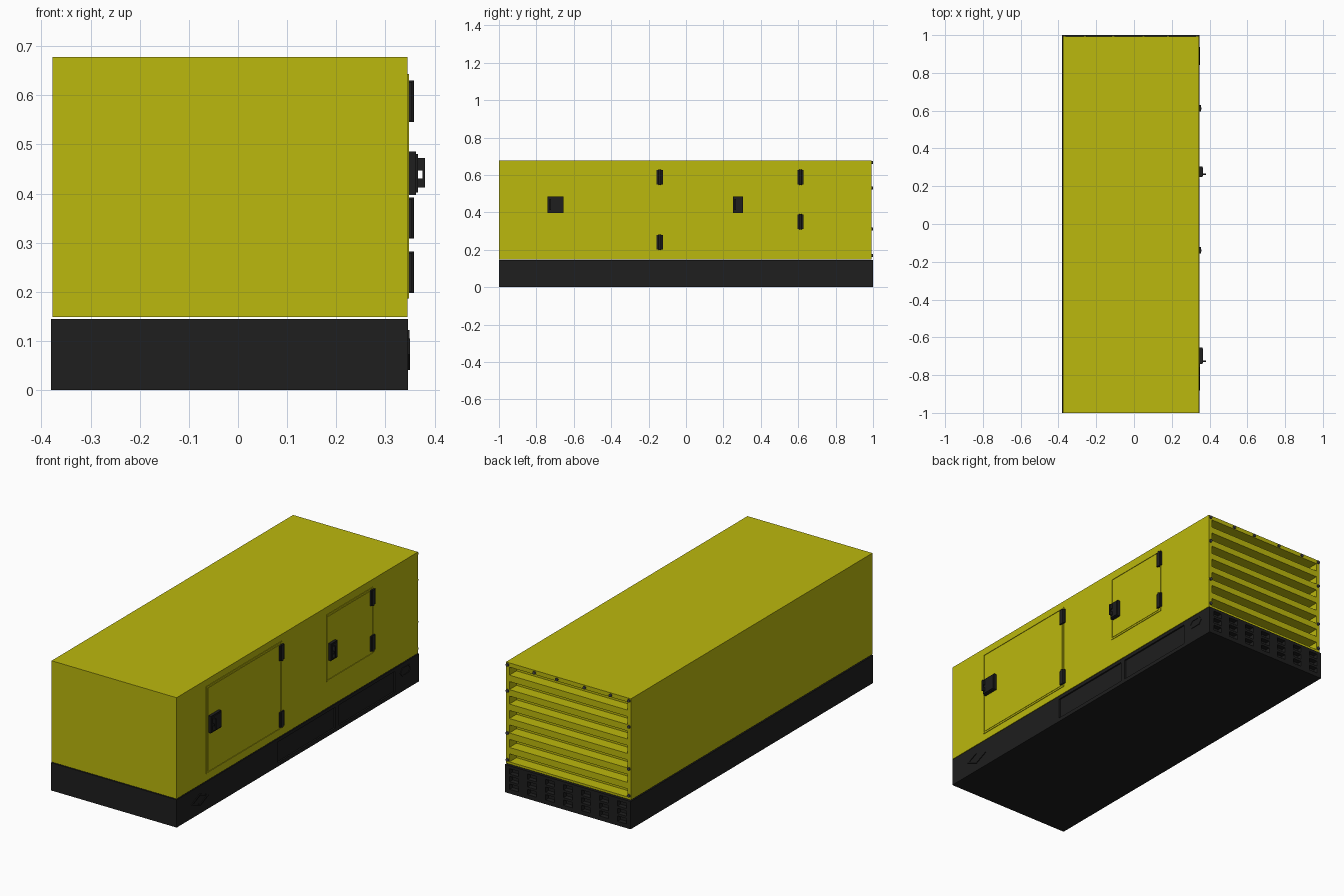
import bpy, bmesh, math
from mathutils import Matrix, Vector

if "Cube" in bpy.data.objects:
    bpy.data.objects.remove(bpy.data.objects["Cube"])


def material(name, color):
    m = bpy.data.materials.new(name)
    m.diffuse_color = (*color, 1)
    m.use_nodes = True
    m.node_tree.nodes["Principled BSDF"].inputs["Base Color"].default_value = m.diffuse_color
    return m


YELLOW = material("yellow_paint", (0.5, 0.48, 0.004))
BLACK = material("black_paint", (0.013, 0.013, 0.013))
GREY = material("bolt_steel", (0.06, 0.06, 0.07))


def finish(name, bm, mat):
    bmesh.ops.recalc_face_normals(bm, faces=bm.faces)
    me = bpy.data.meshes.new(name)
    bm.to_mesh(me)
    bm.free()
    ob = bpy.data.objects.new(name, me)
    bpy.context.collection.objects.link(ob)
    if mat:
        me.materials.append(mat)
    return ob


def add_box(bm, x, y, z):
    """Box from (min, max) pairs."""
    size = Matrix.Diagonal((x[1] - x[0], y[1] - y[0], z[1] - z[0], 1))
    mid = Vector((sum(x) / 2, sum(y) / 2, sum(z) / 2))
    bmesh.ops.create_cube(bm, size=1, matrix=Matrix.Translation(mid) @ size)


def boxes(name, mat, *items):
    bm = bmesh.new()
    for it in items:
        add_box(bm, *it)
    return finish(name, bm, mat)


def add_rod(bm, center, r, length, axis, sides):
    rot = Matrix.Rotation(math.pi / 2, 4, 'X') if axis == 'Y' else Matrix()
    bmesh.ops.create_cone(bm, cap_ends=True, segments=sides, radius1=r, radius2=r,
                          depth=length, matrix=Matrix.Translation(center) @ rot)


def ring(name, outer, inner, x0, x1):
    """Flat closed ring on the right side from two matching (y, z) outlines."""
    bm = bmesh.new()
    loops = [[bm.verts.new((x, y, z)) for y, z in pts]
             for x, pts in ((x0, outer), (x1, outer), (x1, inner), (x0, inner))]
    n = len(outer)
    for k in range(4):
        a, b = loops[k], loops[(k + 1) % 4]
        for i in range(n):
            j = (i + 1) % n
            bm.faces.new((a[i], a[j], b[j], b[i]))
    return finish(name, bm, BLACK)


L, R = -0.377, 0.345          # canopy side walls
B, T = 0.149, 0.678           # canopy bottom and top
BACK = 0.993

# Canopy with a recessed back
boxes("canopy", YELLOW, ((L, R), (-1, 0.935), (B, T)))

# Louvered back grille: frame and slats
post, rail, count = 0.02, 0.022, 7
depth = (0.935, BACK)
boxes("grille_frame", YELLOW,
      ((L, L + post), depth, (B, T)), ((R - post, R), depth, (B, T)),
      ((L + post, R - post), depth, (T - rail, T)),
      ((L + post, R - post), depth, (B, B + 0.012)))
lo, hi = B + 0.012, T - rail
slot = 0.042
slat = (hi - lo - count * slot) / (count - 1)
boxes("grille_slats", YELLOW,
      *[((L + post, R - post), depth,
         (lo + i * (slot + slat) - slat, lo + i * (slot + slat))) for i in range(1, count)])

# Bolts around the grille
bm = bmesh.new()
spots = [(x, 0.666) for x in (-0.367, -0.26, -0.11, 0.05, 0.18, 0.335)]
spots += [(x, z) for x in (-0.367, 0.335) for z in (0.17, 0.31, 0.53)]
for x, z in spots:
    add_rod(bm, (x, 0.9955, z), 0.008, 0.009, 'Y', 8)
finish("grille_bolts", bm, GREY)

# Base skid with side pockets and back vents cut in
base = boxes("base_skid", BLACK, ((-0.38, 0.346), (-1, 1), (0, 0.145)))
cuts = [((0.338, 0.4), (-0.17, 0.31), (0.02, 0.128)),
        ((0.338, 0.4), (0.34, 0.8), (0.02, 0.128))]
for i in range(7):
    x = -0.33 + i * 0.104
    for z in (0.022, 0.062, 0.102):
        cuts.append(((x - 0.025, x + 0.025), (0.975, 1.05), (z, z + 0.028)))
cutter = boxes("base_cutter", None, *cuts)
cutter.hide_render = True
mod = base.modifiers.new("pockets", 'BOOLEAN')
mod.operation, mod.solver, mod.object = 'DIFFERENCE', 'EXACT', cutter
bpy.context.view_layer.objects.active = base
bpy.ops.object.modifier_apply(modifier=mod.name)
bpy.data.objects.remove(cutter)


# Diamond and hexagon trims on the base
def diamond(s):
    return [(-0.81 + s * a, 0.073 + s * b)
            for a, b in ((-0.072, 0), (0, -0.032), (0.072, 0), (0, 0.032))]


def hexagon(s):
    return [(0.89 + s * a, 0.1 + s * b) for a, b in
            ((-0.047, 0), (-0.03, -0.022), (0.03, -0.022),
             (0.047, 0), (0.03, 0.022), (-0.03, 0.022))]


ring("diamond_trim", diamond(1), diamond(0.75), 0.344, 0.35)
ring("hexagon_trim", hexagon(1), hexagon(0.75), 0.344, 0.349)


# Doors: thin panel, surrounding trim, hinges and latch
def door(name, y, z, hinge_y, hinge_zs, latch_y):
    g = 0.006
    boxes(name + "_panel", YELLOW, ((R - 0.01, R + 0.002),
                                    (y[0] + 2 * g, y[1] - 2 * g), (z[0] + 2 * g, z[1] - 2 * g)))
    xr = (R - 0.01, R + 0.003)
    boxes(name + "_trim", YELLOW,
          (xr, (y[0], y[0] + g), z), (xr, (y[1] - g, y[1]), z),
          (xr, (y[0] + g, y[1] - g), (z[0], z[0] + g)),
          (xr, (y[0] + g, y[1] - g), (z[1] - g, z[1])))
    hb = bmesh.new()
    for hz in hinge_zs:
        add_box(hb, (R, R + 0.009), (hinge_y - 0.017, hinge_y + 0.017), (hz - 0.039, hz + 0.039))
        add_rod(hb, (R + 0.006, hinge_y, hz), 0.0075, 0.084, 'Z', 12)
    finish(name + "_hinges", hb, BLACK)
    a, b = latch_y
    p = (a + 0.009, a + 0.018)
    boxes(name + "_latch", BLACK,
          ((R, 0.362), (a, b), (0.397, 0.485)),
          ((0.362, 0.366), (a + 0.004, b - 0.004), (0.402, 0.48)),
          ((0.366, 0.375), p, (0.412, 0.431)),
          ((0.366, 0.375), p, (0.447, 0.472)),
          ((0.375, 0.38), p, (0.412, 0.472)))


door("large_door", (-0.756, -0.134), (0.186, 0.643), -0.14, (0.24, 0.588), (-0.74, -0.655))
door("small_door", (0.237, 0.622), (0.289, 0.638), 0.612, (0.35, 0.588), (0.25, 0.304))
